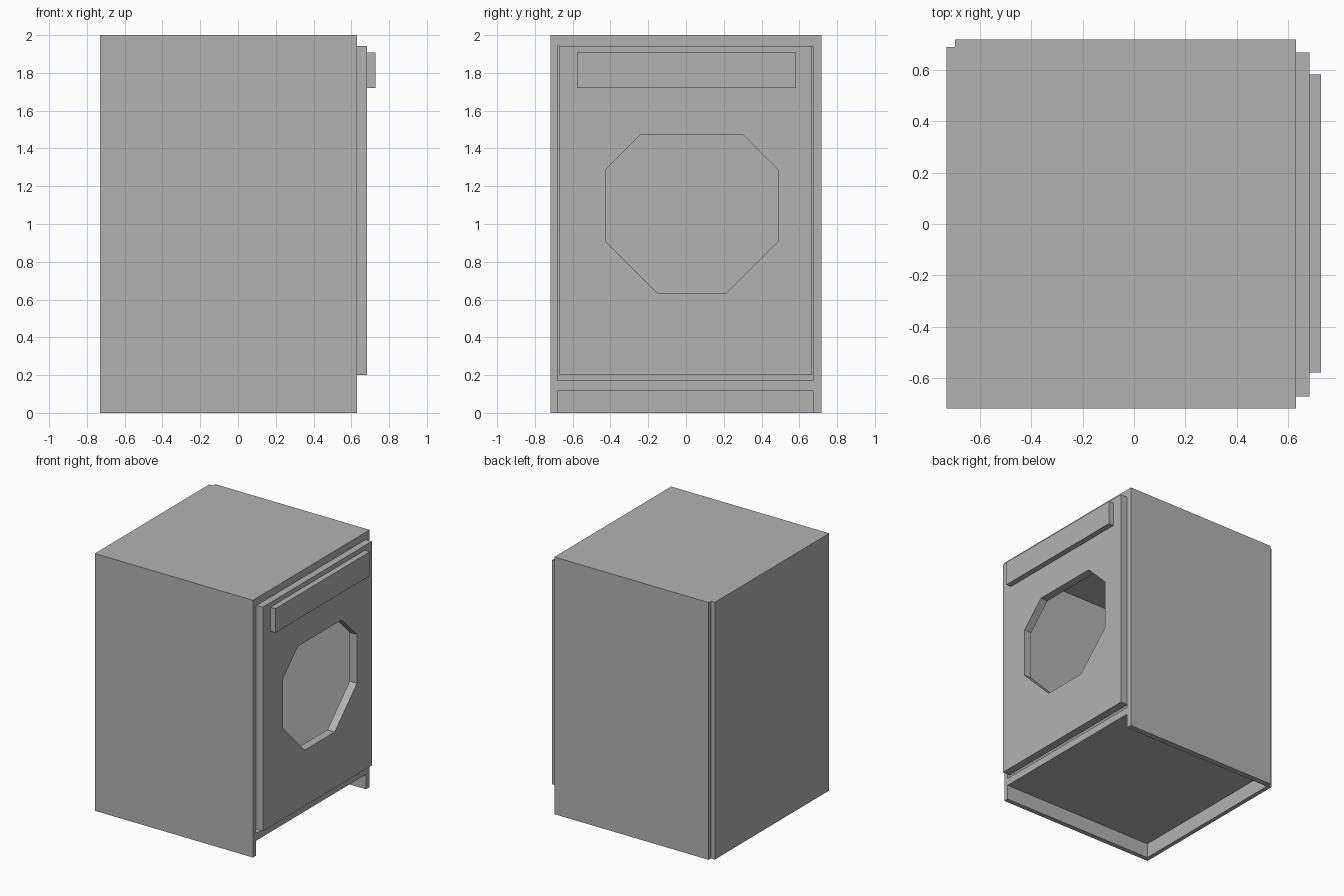
import bpy
import bmesh

if "Cube" in bpy.data.objects:
    bpy.data.objects.remove(bpy.data.objects["Cube"], do_unlink=True)

grey = bpy.data.materials.new("plain_grey")
grey.use_nodes = True
colour = (0.45, 0.45, 0.45, 1.0)
grey.diffuse_color = colour
grey.node_tree.nodes["Principled BSDF"].inputs["Base Color"].default_value = colour


def add_object(name, bm):
    bmesh.ops.recalc_face_normals(bm, faces=bm.faces[:])
    mesh = bpy.data.meshes.new(name)
    bm.to_mesh(mesh)
    bm.free()
    mesh.materials.append(grey)
    obj = bpy.data.objects.new(name, mesh)
    bpy.context.collection.objects.link(obj)
    return obj


def box(name, x, y, z):
    """Box from (min, max) ranges on each axis."""
    bm = bmesh.new()
    bmesh.ops.create_cube(bm, size=1)
    for v in bm.verts:
        for axis, (low, high) in enumerate((x, y, z)):
            v.co[axis] = high if v.co[axis] > 0 else low
    return add_object(name, bm)


# Hollow cabinet of panels; open at the foot of the door side
BACK, INNER, FRONT = -0.73, -0.697, 0.63
box("right_side_panel", (INNER, FRONT), (-0.717, -0.68), (0, 1.995))
box("left_side_panel", (INNER, FRONT), (0.672, 0.717), (0, 1.995))
box("rear_panel", (BACK, INNER), (-0.717, 0.688), (0, 2.0))
box("top_panel", (INNER, FRONT), (-0.717, 0.717), (1.943, 2.0))
box("bottom_panel", (INNER, FRONT), (-0.68, 0.672), (0.115, 0.172))

# Door plate with an eight-sided opening
corners = [(-0.67, 1.943), (0.668, 1.943), (0.668, 0.2), (-0.67, 0.2)]
opening = [(-0.24, 1.473), (0.30, 1.473), (0.487, 1.288), (0.487, 0.908),
           (0.213, 0.635), (-0.153, 0.635), (-0.425, 0.908), (-0.425, 1.288)]
bm = bmesh.new()
outer = [bm.verts.new((0.62, y, z)) for y, z in corners]
inner = [bm.verts.new((0.62, y, z)) for y, z in opening]
for i in range(4):
    j = (i + 1) % 4
    a, b, c = inner[2 * i], inner[2 * i + 1], inner[(2 * i + 2) % 8]
    bm.faces.new((outer[i], outer[j], b, a))
    bm.faces.new((outer[j], c, b))
result = bmesh.ops.extrude_face_region(bm, geom=bm.faces[:], use_keep_orig=True)
for item in result["geom"]:
    if isinstance(item, bmesh.types.BMVert):
        item.co.x = 0.683
add_object("door", bm)

# Control strip across the upper door
box("control_strip", (0.683, 0.727), (-0.578, 0.582), (1.72, 1.907))
